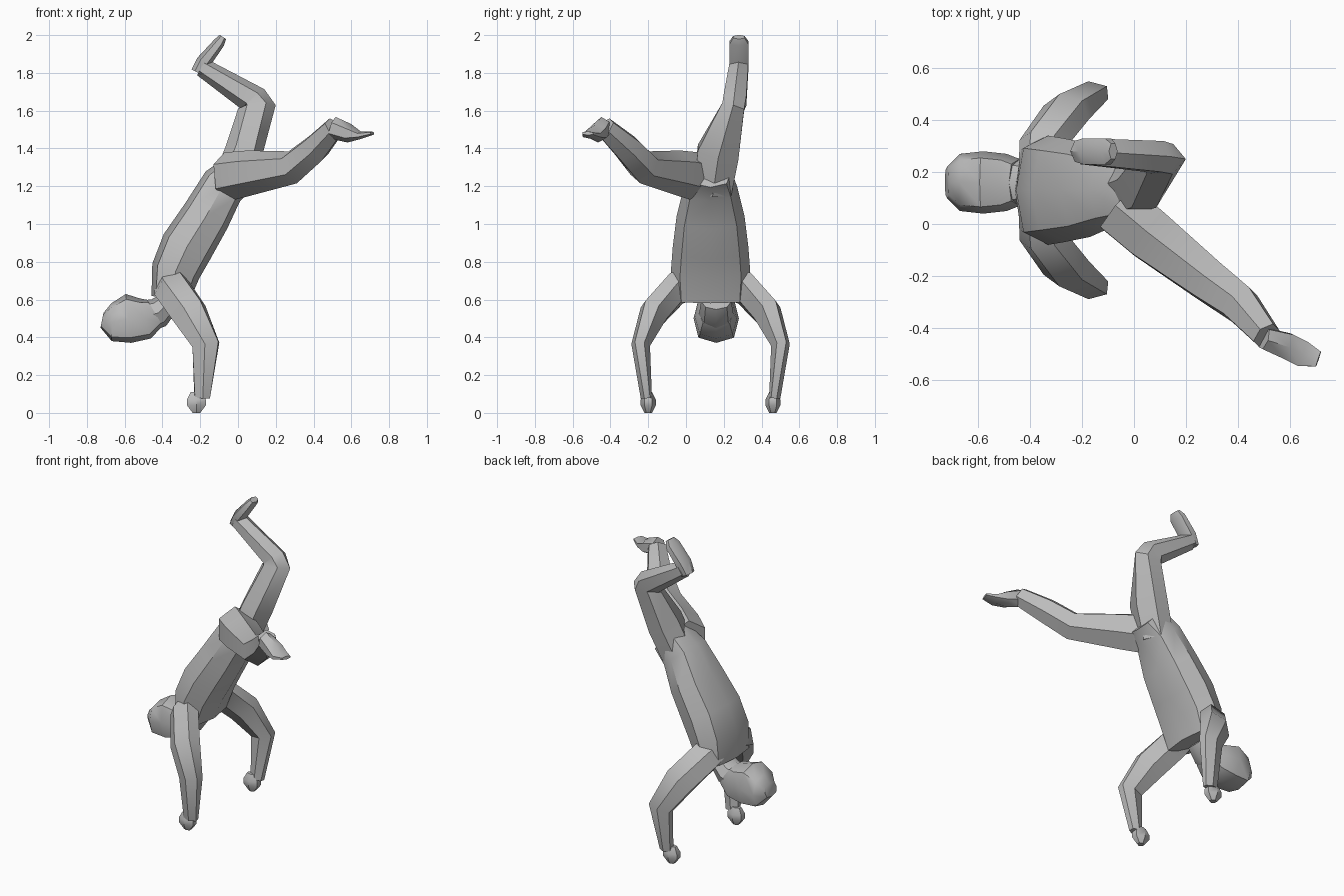
import bpy, bmesh, math
from mathutils import Vector

cube = bpy.data.objects.get("Cube")
if cube:
    bpy.data.objects.remove(cube, do_unlink=True)

# Single plain grey
grey = bpy.data.materials.new("plain grey")
grey.use_nodes = True
grey.diffuse_color = (0.5, 0.5, 0.5, 1)
shader = grey.node_tree.nodes["Principled BSDF"]
shader.inputs["Base Color"].default_value = grey.diffuse_color
shader.inputs["Roughness"].default_value = 0.8

SIDEWAYS = Vector((0, 1, 0))
FORWARDS = Vector((1, 0, 0))


def ring_corners(sides, square):
    """Unit cross-section; a square value below one makes it boxier."""
    corners = []
    for step in range(sides):
        angle = math.tau * step / sides
        pair = [math.cos(angle), math.sin(angle)]
        corners.append([math.copysign(abs(v) ** square, v) for v in pair])
    widest = max(corner[1] for corner in corners)
    return [(depth, width / widest) for depth, width in corners]


def body_part(name, path, widths, depths, side=SIDEWAYS, sides=6, square=1.0):
    """Skin oval sections along a path of joints, each set across the bend."""
    path = [Vector(point) for point in path]
    steps = [(b - a).normalized() for a, b in zip(path, path[1:])]
    corners = ring_corners(sides, square)
    bm = bmesh.new()
    rings = []
    for point, before, after, width, depth in zip(
            path, steps[:1] + steps, steps + steps[-1:], widths, depths):
        along = (before + after).normalized()
        across = side.cross(along).normalized()
        reach = along.cross(across)
        rings.append([
            bm.verts.new(point + across * depth * c + reach * width * s)
            for c, s in corners])
    for lower, upper in zip(rings, rings[1:]):
        for i in range(sides):
            j = (i + 1) % sides
            bm.faces.new((lower[i], lower[j], upper[j], upper[i]))
    bm.faces.new(rings[0])
    bm.faces.new(rings[-1])
    bmesh.ops.recalc_face_normals(bm, faces=bm.faces)

    mesh = bpy.data.meshes.new(name)
    bm.to_mesh(mesh)
    bm.free()
    mesh.materials.append(grey)
    part = bpy.data.objects.new(name, mesh)
    bpy.context.collection.objects.link(part)
    bpy.ops.object.select_all(action='DESELECT')
    part.select_set(True)
    bpy.context.view_layer.objects.active = part
    bpy.ops.object.shade_smooth_by_angle(angle=math.radians(40))


# Torso, from the shoulders up to the pelvis
middle = 0.13
body_part(
    "torso",
    path=[(-0.36, middle, 0.6), (-0.33, middle, 0.75), (-0.27, middle, 0.88),
          (-0.17, middle, 1.04), (-0.08, middle, 1.2), (0.02, middle, 1.28)],
    widths=[0.2, 0.21, 0.2, 0.18, 0.14, 0.11],
    depths=[0.1, 0.13, 0.14, 0.13, 0.12, 0.11],
    sides=8, square=0.75)

# Neck and head, tipped back
face = 0.16
body_part(
    "neck",
    path=[(-0.36, face, 0.59), (-0.42, face, 0.53), (-0.5, face, 0.51)],
    widths=[0.08, 0.09, 0.1],
    depths=[0.06, 0.08, 0.09],
    sides=8)
body_part(
    "head",
    path=[(-0.44, face, 0.53), (-0.49, face, 0.5), (-0.58, face, 0.5),
          (-0.67, face, 0.48), (-0.72, face, 0.49)],
    widths=[0.09, 0.11, 0.12, 0.11, 0.06],
    depths=[0.08, 0.11, 0.13, 0.1, 0.04],
    sides=8, square=0.7)

# Arms and hands, mirrored about the torso
for label, mirror in (("right", -1), ("left", 1)):

    def outward(x, distance, z):
        return (x, middle + mirror * distance, z)

    body_part(
        f"{label}_arm",
        path=[outward(-0.36, 0.08, 0.69), outward(-0.35, 0.18, 0.66),
              outward(-0.26, 0.3, 0.53), outward(-0.17, 0.37, 0.36),
              outward(-0.19, 0.34, 0.08)],
        widths=[0.08, 0.09, 0.09, 0.07, 0.04],
        depths=[0.07, 0.08, 0.08, 0.05, 0.03],
        side=Vector((1, 0, 1)))
    body_part(
        f"{label}_hand",
        path=[outward(-0.22, 0.33, height) for height in (0.11, 0.07, 0.04, 0)],
        widths=[0.03, 0.05, 0.05, 0.02],
        depths=[0.02, 0.04, 0.04, 0.02],
        side=FORWARDS)

# Left leg, raised with the knee bent back
body_part(
    "left_leg",
    path=[(-0.05, 0.14, 1.18), (0.03, 0.17, 1.38), (0.1, 0.25, 1.62),
          (0.08, 0.26, 1.66), (-0.19, 0.28, 1.83)],
    widths=[0.1, 0.11, 0.06, 0.06, 0.05],
    depths=[0.1, 0.1, 0.1, 0.08, 0.05])
sole = 0.28
body_part(
    "left_foot",
    path=[(-0.21, sole, 1.8), (-0.18, sole, 1.86), (-0.1, sole, 1.96),
          (-0.08, sole, 1.99)],
    widths=[0.04, 0.05, 0.05, 0.03],
    depths=[0.04, 0.04, 0.03, 0.02])

# Right leg, stretched out forwards and sideways
body_part(
    "right_leg",
    path=[(-0.06, 0.06, 1.25), (0.06, -0.04, 1.27), (0.29, -0.22, 1.3),
          (0.41, -0.31, 1.4), (0.51, -0.43, 1.51)],
    widths=[0.1, 0.1, 0.08, 0.07, 0.05],
    depths=[0.13, 0.12, 0.09, 0.08, 0.06],
    side=FORWARDS + SIDEWAYS)
body_part(
    "right_foot",
    path=[(0.5, -0.44, 1.51), (0.59, -0.47, 1.48), (0.65, -0.5, 1.47),
          (0.71, -0.52, 1.48)],
    widths=[0.04, 0.05, 0.05, 0.03],
    depths=[0.06, 0.05, 0.02, 0.01],
    side=FORWARDS + SIDEWAYS * 2)
